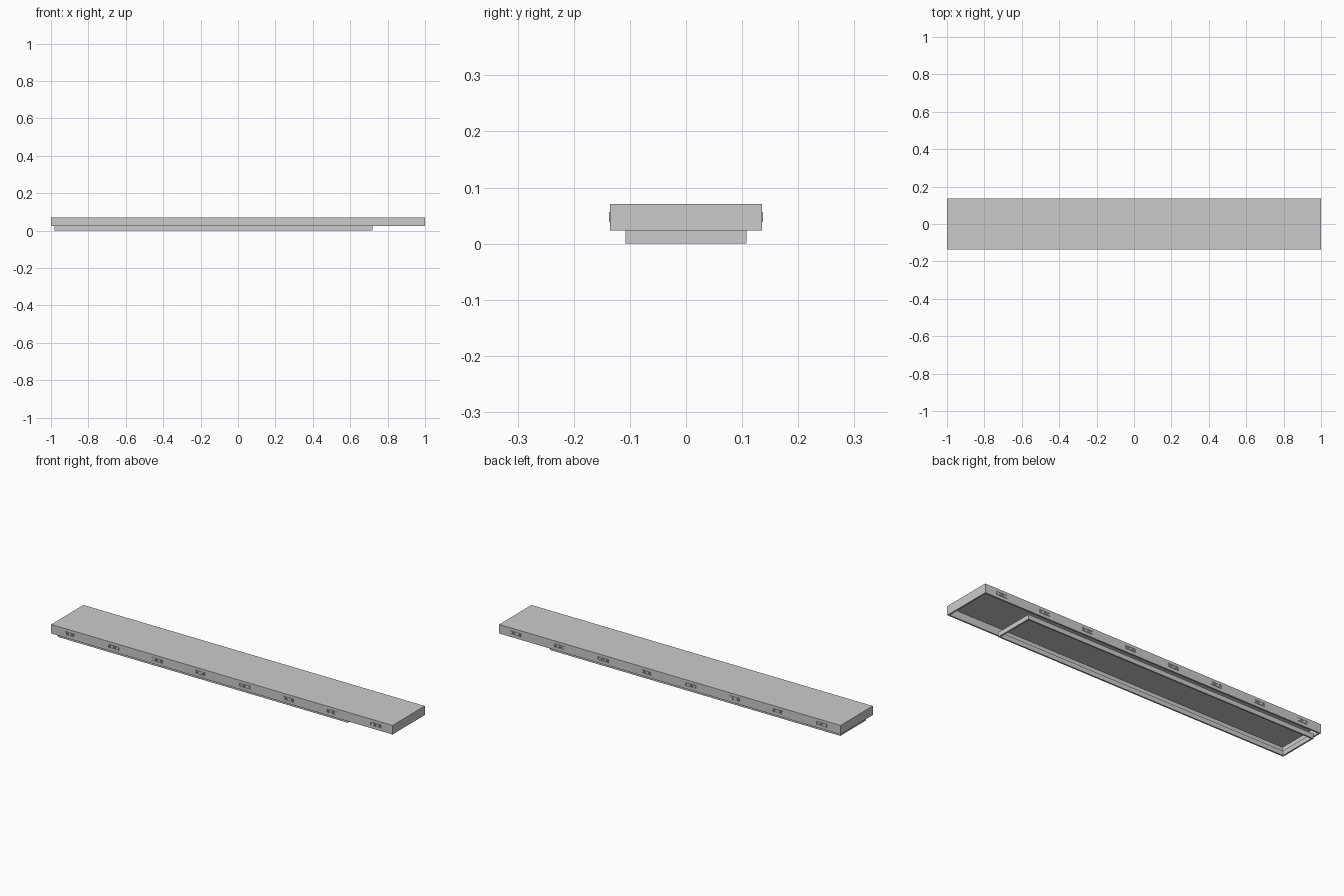
import bpy, bmesh

if "Cube" in bpy.data.objects:
    bpy.data.objects.remove(bpy.data.objects["Cube"])


def make_object(name, bm):
    bmesh.ops.recalc_face_normals(bm, faces=bm.faces)
    me = bpy.data.meshes.new(name)
    bm.to_mesh(me)
    bm.free()
    ob = bpy.data.objects.new(name, me)
    bpy.context.collection.objects.link(ob)
    return ob


def add_box(bm, x0, x1, y0, y1, z0, z1):
    vs = bmesh.ops.create_cube(bm, size=1)["verts"]
    for v in vs:
        v.co.x = x0 if v.co.x < 0 else x1
        v.co.y = y0 if v.co.y < 0 else y1
        v.co.z = z0 if v.co.z < 0 else z1


def tray(name, x0, x1, y, z0, z1, wall, ceiling=None):
    """Rectangular walls, open below; closed by a top plate if ceiling is given."""
    bm = bmesh.new()

    def loop(inset, z):
        a, b, c = x0 + inset, x1 - inset, y - inset
        return [bm.verts.new(p) for p in
                ((a, -c, z), (b, -c, z), (b, c, z), (a, c, z))]

    loops = [loop(0, z1), loop(0, z0), loop(wall, z0), loop(wall, ceiling or z1)]
    pairs = list(zip(loops, loops[1:]))
    if ceiling is None:
        pairs.append((loops[3], loops[0]))
    else:
        bm.faces.new(loops[0])
        bm.faces.new(loops[3])
    for lo, hi in pairs:
        for i in range(4):
            j = (i + 1) % 4
            bm.faces.new((lo[i], lo[j], hi[j], hi[i]))
    return make_object(name, bm)


# Hollow upper housing and the shorter skirt frame below it
tray("housing", -1, 1, 0.135, 0.023, 0.071, 0.008, 0.062)
tray("lower_frame", -0.98, 0.72, 0.108, 0.0, 0.024, 0.008)

# Small slatted vents, eight along each long side
W, Z0, Z1, BAR, SLATS = 0.06, 0.039, 0.056, 0.002, 7
for side, label in ((-1, "front"), (1, "back")):
    ya, yb = sorted((side * 0.134, side * 0.1375))
    for n in range(8):
        cx = -0.89 + n * 0.256
        bm = bmesh.new()
        # Rails above and below
        add_box(bm, cx - W / 2, cx + W / 2, ya, yb, Z0, Z0 + BAR)
        add_box(bm, cx - W / 2, cx + W / 2, ya, yb, Z1 - BAR, Z1)
        # Upright slats
        for i in range(SLATS):
            x = cx - W / 2 + i * (W - BAR) / (SLATS - 1)
            add_box(bm, x, x + BAR, ya, yb, Z0 + BAR, Z1 - BAR)
        make_object(f"{label}_vent_{n + 1}", bm)
